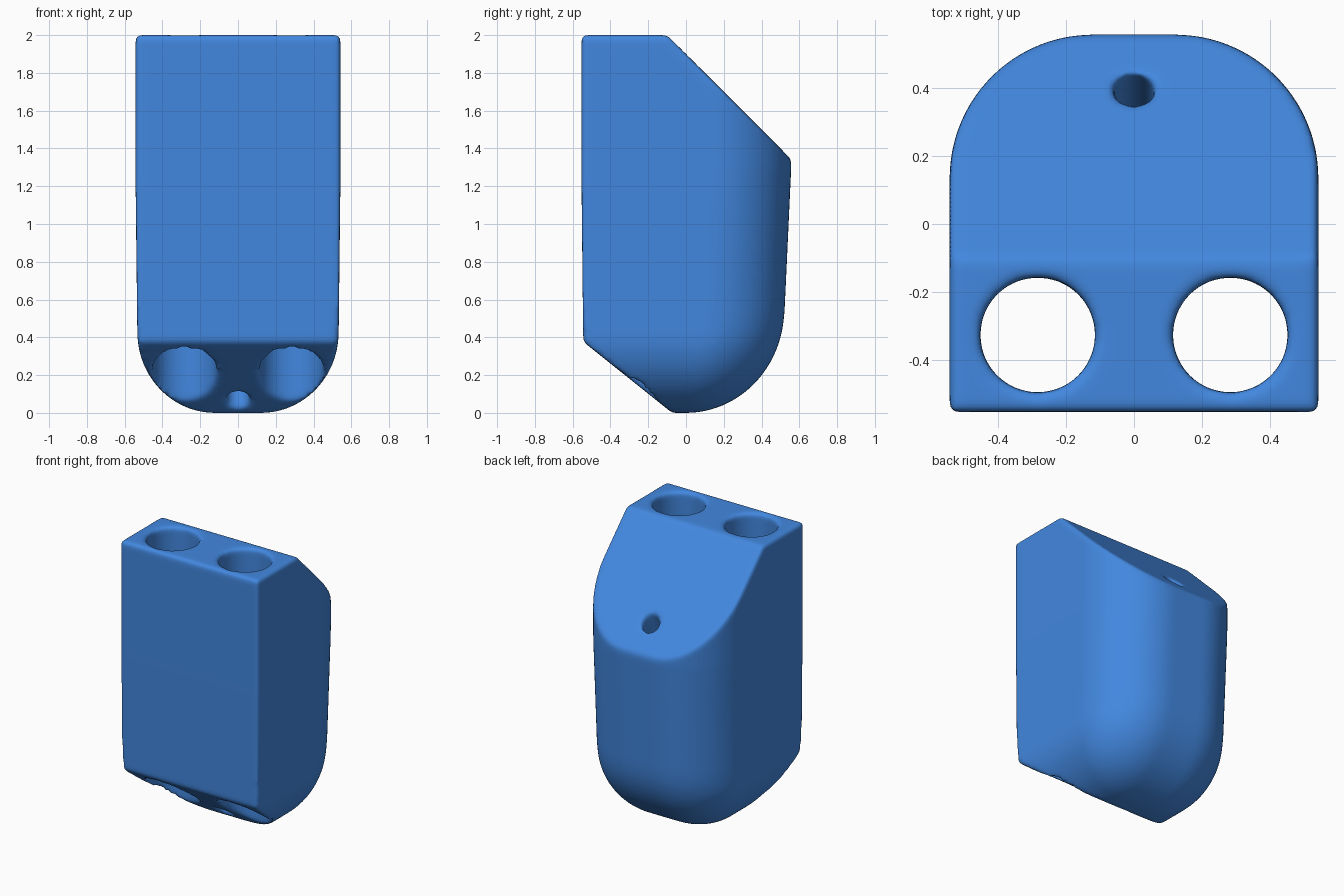
import bpy, bmesh, math
from mathutils import Vector

if "Cube" in bpy.data.objects:
    bpy.data.objects.remove(bpy.data.objects["Cube"])

blue = bpy.data.materials.new("blue")
blue.diffuse_color = (0.055, 0.245, 0.74, 1)
blue.use_nodes = True
blue.node_tree.nodes["Principled BSDF"].inputs["Base Color"].default_value = blue.diffuse_color


def ring(z):
    """Plan outline at height z: flat front, large round back corners."""
    taper = 0.528 + 0.014 * min(z / 1.2, 1)
    k = max(0.0, 1 - z / 0.42)
    w = taper - 0.405 * (1 - math.sqrt(1 - k * k))      # side rounding
    k = max(0.0, 1 - z / 0.55)
    back = (0.52 + 0.037 * min(max(z - 0.5, 0) / 0.8, 1)) * math.sqrt(1 - k * k)
    r = max(w - 0.12, 0.004)
    front = -0.54 - 0.013 * min(z / 1.2, 1)
    pts = [(-w, front), (w, front)]
    arc = [math.pi / 2 * i / 20 for i in range(21)]
    pts += [(w - r + r * math.cos(a), back - r + r * math.sin(a)) for a in arc]
    pts += [(r - w - r * math.sin(a), back - r + r * math.cos(a)) for a in arc]
    return [(x, y, z) for x, y in pts]


def cut(bm, co, no):
    """Slice away the side the normal points to and cap it."""
    res = bmesh.ops.bisect_plane(bm, geom=bm.verts[:] + bm.edges[:] + bm.faces[:],
                                 plane_co=co, plane_no=no, clear_outer=True)
    edges = [e for e in res["geom_cut"] if isinstance(e, bmesh.types.BMEdge)]
    bmesh.ops.holes_fill(bm, edges=edges, sides=0)


# Lofted body with rounded base
levels = [0.55 * (1 - math.cos(math.pi / 2 * i / 24)) for i in range(25)]
levels += [0.8, 1.0, 1.2, 1.3, 1.6, 2.0]
bm = bmesh.new()
rows = [[bm.verts.new(p) for p in ring(z)] for z in levels]
n = len(rows[0])
for a, b in zip(rows, rows[1:]):
    for i in range(n):
        j = (i + 1) % n
        bm.faces.new((a[i], a[j], b[j], b[i]))
bm.faces.new(rows[0][::-1])
bm.faces.new(rows[-1])
# Sloped top and sloped underside
cut(bm, (0, -0.1, 2.0), Vector((0, 1, 1)).normalized())
cut(bm, (0, -0.13, 0.045), Vector((0, -0.32, -0.4)).normalized())
bmesh.ops.recalc_face_normals(bm, faces=bm.faces[:])
mesh = bpy.data.meshes.new("holder_body")
bm.to_mesh(mesh)
bm.free()
mesh.materials.append(blue)
body = bpy.data.objects.new("holder_body", mesh)
bpy.context.collection.objects.link(body)


def bore(name, start, end, radius):
    """Cylindrical cutter between two points, subtracted from the body."""
    a, b = Vector(start), Vector(end)
    d = (b - a).normalized()
    a, b = a - d * 0.5, b + d * 0.5
    bpy.ops.mesh.primitive_cylinder_add(vertices=64, radius=radius, depth=(b - a).length,
                                        location=(a + b) / 2,
                                        rotation=d.to_track_quat('Z', 'Y').to_euler())
    c = bpy.context.object
    c.name = name
    c.data.materials.append(blue)
    c.hide_render = True
    c.display_type = 'WIRE'
    m = body.modifiers.new(name, 'BOOLEAN')
    m.object = c
    m.operation = 'DIFFERENCE'
    m.solver = 'EXACT'


# Two large upright bores and one slanted drain bore
for side, s in (("left", -1), ("right", 1)):
    bore(side + "_bore_cutter", (s * 0.283, -0.326, 2.0), (s * 0.283, -0.326, 0.2), 0.169)
bore("drain_bore_cutter", (0, 0.395, 1.5), (0, -0.15, 0.07), 0.06)

# Soften every edge
rm = body.modifiers.new("remesh", 'REMESH')
rm.mode = 'VOXEL'
rm.voxel_size = 0.013
rm.use_smooth_shade = True
sm = body.modifiers.new("soften", 'SMOOTH')
sm.factor = 0.5
sm.iterations = 14
